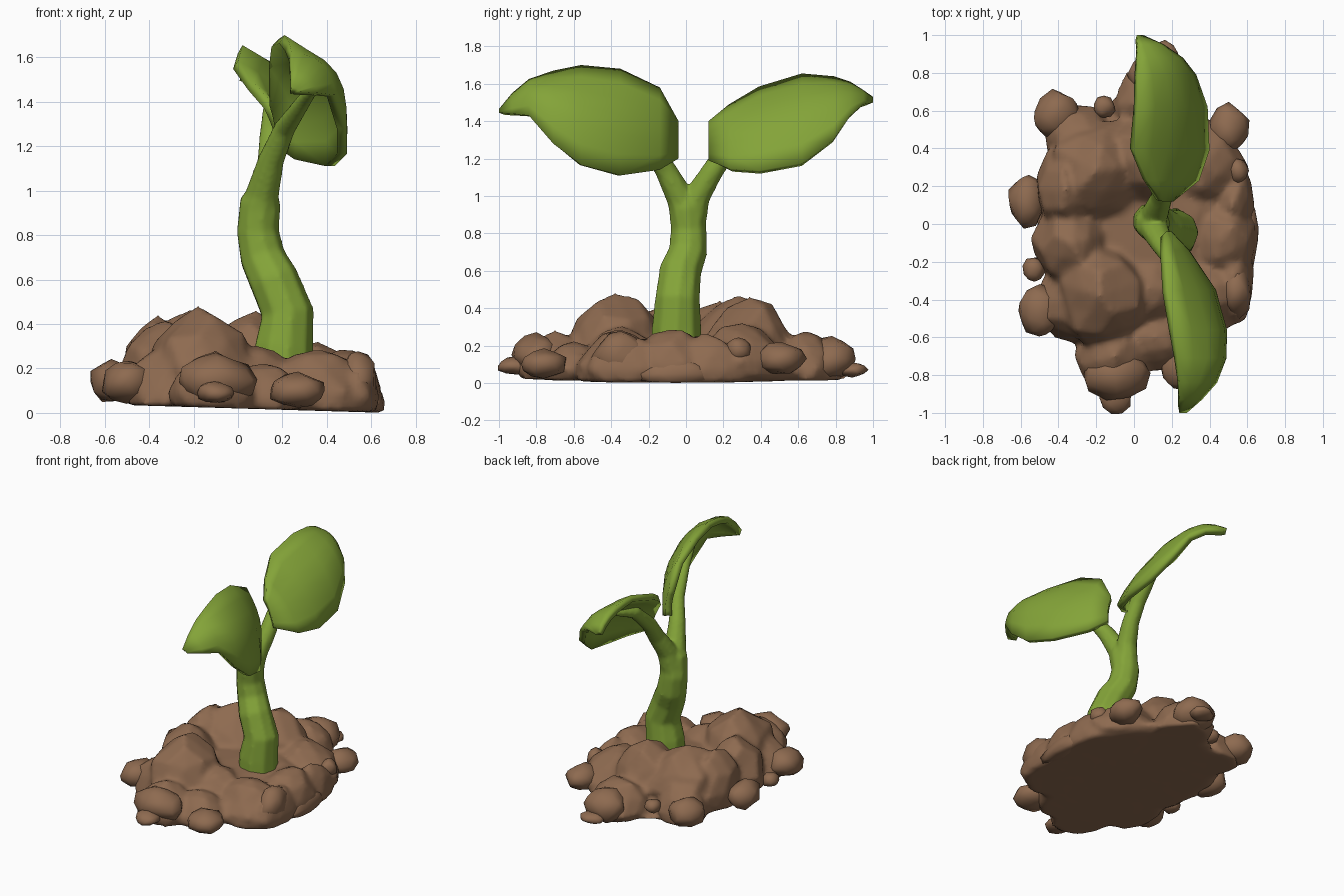
import bpy, bmesh, math, random
from mathutils import Vector, Matrix

random.seed(4)

def material(name, color):
    m = bpy.data.materials.new(name)
    m.diffuse_color = (*color, 1)
    return m

GREEN = material("leaf green", (0.23, 0.37, 0.04))
BROWN = material("soil brown", (0.27, 0.145, 0.08))

def finish(name, bm, mat, angle=60):
    me = bpy.data.meshes.new(name)
    bm.to_mesh(me)
    bm.free()
    ob = bpy.data.objects.new(name, me)
    bpy.context.collection.objects.link(ob)
    me.materials.append(mat)
    bpy.ops.object.select_all(action='DESELECT')
    ob.select_set(True)
    bpy.context.view_layer.objects.active = ob
    bpy.ops.object.shade_smooth_by_angle(angle=math.radians(angle))
    return ob

def fuse(ob, voxel, iterations):
    """Melt overlapping pieces into one skin."""
    rm = ob.modifiers.new("fuse", 'REMESH')
    rm.mode = 'VOXEL'
    rm.voxel_size = voxel
    rm.use_smooth_shade = True
    sm = ob.modifiers.new("soften", 'SMOOTH')
    sm.factor = 0.5
    sm.iterations = iterations

def tube(bm, path, sides=9):
    """Tapered tube through (x, y, z, radius) points."""
    pts = [Vector(p[:3]) for p in path]
    rings = []
    for i, p in enumerate(pts):
        d = (pts[min(i + 1, len(pts) - 1)] - pts[max(i - 1, 0)]).normalized()
        u = Vector((1, 0, 0))
        u = (u - d * u.dot(d)).normalized()
        v = d.cross(u)
        r = path[i][3]
        rings.append([bm.verts.new(p + r * (u * math.cos(a) + v * math.sin(a)))
                      for a in (2 * math.pi * k / sides for k in range(sides))])
    for a, b in zip(rings, rings[1:]):
        for k in range(sides):
            j = (k + 1) % sides
            bm.faces.new((a[k], a[j], b[j], b[k]))
    bm.faces.new(rings[0][::-1])
    bm.faces.new(rings[-1])

def leaf(name, stations, n=6):
    """Cupped blade: each station is (y, upper x, z, lower x, z, bulge)."""
    bm = bmesh.new()
    rows = []
    for y, ux, uz, lx, lz, bulge in stations:
        a, b = Vector((ux, y, uz)), Vector((lx, y, lz))
        d = (b - a).normalized()
        out = Vector((-d.z, 0, d.x))
        rows.append([bm.verts.new(a.lerp(b, k / n) + out * bulge * math.sin(math.pi * k / n))
                     for k in range(n + 1)])
    for r, s in zip(rows, rows[1:]):
        for k in range(n):
            bm.faces.new((r[k], r[k + 1], s[k + 1], s[k]))
    bm.normal_update()
    for f in bm.faces:
        if f.normal.dot(Vector((1, 0, 0.8))) < 0:
            f.normal_flip()
    ob = finish(name, bm, GREEN)
    m = ob.modifiers.new("thickness", 'SOLIDIFY')
    m.thickness = 0.045
    m.offset = -1
    return ob

# stem and the two leaf stalks, fused at the fork
bm = bmesh.new()
tube(bm, [(0.2, -0.05, 0.15, 0.14), (0.205, -0.05, 0.3, 0.135), (0.222, -0.045, 0.45, 0.122),
          (0.16, -0.03, 0.6, 0.115), (0.11, 0.01, 0.7, 0.105), (0.088, 0.015, 0.82, 0.098),
          (0.1, 0.0, 0.95, 0.095), (0.115, 0.0, 1.0, 0.07)])
tube(bm, [(0.09, 0.0, 0.86, 0.08), (0.11, -0.03, 0.99, 0.077), (0.15, -0.11, 1.14, 0.06),
          (0.21, -0.2, 1.28, 0.05), (0.3, -0.42, 1.41, 0.035), (0.36, -0.6, 1.48, 0.02)])
tube(bm, [(0.09, 0.03, 0.86, 0.08), (0.115, 0.06, 1.0, 0.072), (0.145, 0.14, 1.13, 0.06),
          (0.15, 0.22, 1.25, 0.055), (0.16, 0.38, 1.4, 0.045), (0.19, 0.58, 1.46, 0.02)])
stem = finish("stem_and_stalks", bm, GREEN)
fuse(stem, 0.014, 4)

# leaves
leaf("front_leaf", [(-0.04, 0.17, 1.40, 0.20, 1.20, 0.01), (-0.14, 0.17, 1.58, 0.29, 1.14, 0.05),
                    (-0.35, 0.18, 1.68, 0.435, 1.11, 0.09), (-0.56, 0.21, 1.70, 0.49, 1.165, 0.11),
                    (-0.71, 0.23, 1.67, 0.49, 1.28, 0.1), (-0.84, 0.24, 1.625, 0.44, 1.43, 0.06),
                    (-0.93, 0.24, 1.55, 0.36, 1.44, 0.03), (-1.0, 0.24, 1.465, 0.28, 1.445, 0.005)])
leaf("back_leaf", [(0.12, 0.15, 1.40, 0.21, 1.19, 0.01), (0.23, 0.07, 1.49, 0.345, 1.145, 0.04),
                   (0.39, 0.0, 1.585, 0.40, 1.135, 0.07), (0.62, 0.02, 1.655, 0.39, 1.175, 0.08),
                   (0.79, 0.02, 1.64, 0.33, 1.30, 0.07), (0.88, 0.02, 1.61, 0.26, 1.43, 0.04),
                   (0.95, 0.02, 1.565, 0.16, 1.49, 0.02), (1.0, 0.015, 1.53, 0.05, 1.50, 0.003)])

def floor(x):
    return max(0.0, 0.02 - 0.03 * x)

def clump(bm, x, y, z, rx, ry, rz, rough=0.1, peak=0.0):
    """Irregular lump cut flat by the ground; peak narrows its top and flares its foot."""
    vs = bmesh.ops.create_icosphere(bm, subdivisions=2, radius=1)["verts"]
    turn = Matrix.Rotation(random.uniform(0, 6.28), 3, 'Z')
    for v in vs:
        p = (turn @ v.co) * random.uniform(1 - rough, 1 + rough * 0.6)
        s = 1 - peak * p.z
        v.co = Vector((x + p.x * rx * s, y + p.y * ry * s, z + p.z * rz))
        v.co.z = max(v.co.z, floor(v.co.x))

# main soil mound: broad base plus large clods, fused together
bm = bmesh.new()
for c in [(0.07, -0.02, 0.05, 0.58, 0.70, 0.22), (0.3, -0.25, 0.05, 0.33, 0.38, 0.18),
          (-0.2, 0.28, 0.2, 0.28, 0.29, 0.26), (-0.18, -0.38, 0.2, 0.26, 0.26, 0.28),
          (-0.33, -0.1, 0.18, 0.21, 0.24, 0.23), (-0.36, 0.18, 0.18, 0.17, 0.24, 0.25),
          (0.08, 0.34, 0.18, 0.25, 0.27, 0.27), (0.36, 0.3, 0.12, 0.24, 0.25, 0.2),
          (0.46, -0.08, 0.11, 0.19, 0.25, 0.19), (0.36, -0.36, 0.1, 0.25, 0.22, 0.18),
          (0.08, -0.34, 0.12, 0.22, 0.22, 0.18), (0.1, 0.64, 0.08, 0.22, 0.2, 0.2),
          (-0.33, -0.42, 0.1, 0.2, 0.22, 0.21), (-0.1, -0.7, 0.09, 0.21, 0.22, 0.18),
          (0.52, 0.1, 0.07, 0.12, 0.24, 0.19), (0.12, -0.6, 0.08, 0.2, 0.19, 0.15),
          (-0.3, 0.46, 0.1, 0.19, 0.18, 0.19), (0.52, -0.3, 0.07, 0.12, 0.24, 0.2)]:
    clump(bm, *c, rough=0.13, peak=0.18)
mound = finish("soil_mound", bm, BROWN, 180)
fuse(mound, 0.02, 2)

# loose clods around the rim
bm = bmesh.new()
for c in [(-0.41, 0.58, 0.14, 0.13, 0.13, 0.1), (-0.57, 0.12, 0.14, 0.1, 0.14, 0.1),
          (0.5, 0.51, 0.13, 0.11, 0.13, 0.09), (0.55, 0.28, 0.18, 0.06, 0.07, 0.06),
          (-0.5, -0.46, 0.14, 0.12, 0.14, 0.1), (-0.53, -0.24, 0.1, 0.06, 0.07, 0.05),
          (-0.1, -0.80, 0.15, 0.18, 0.13, 0.12), (-0.1, -0.91, 0.09, 0.09, 0.1, 0.05),
          (0.27, -0.76, 0.1, 0.13, 0.13, 0.08), (0.54, -0.35, 0.15, 0.09, 0.15, 0.13),
          (0.12, 0.78, 0.13, 0.16, 0.13, 0.12), (0.15, 0.89, 0.07, 0.09, 0.08, 0.04),
          (-0.16, 0.62, 0.13, 0.06, 0.06, 0.05), (0.6, -0.05, 0.05, 0.06, 0.2, 0.08)]:
    clump(bm, *c, rough=0.14, peak=0.05)
finish("loose_clods", bm, BROWN, 180)
